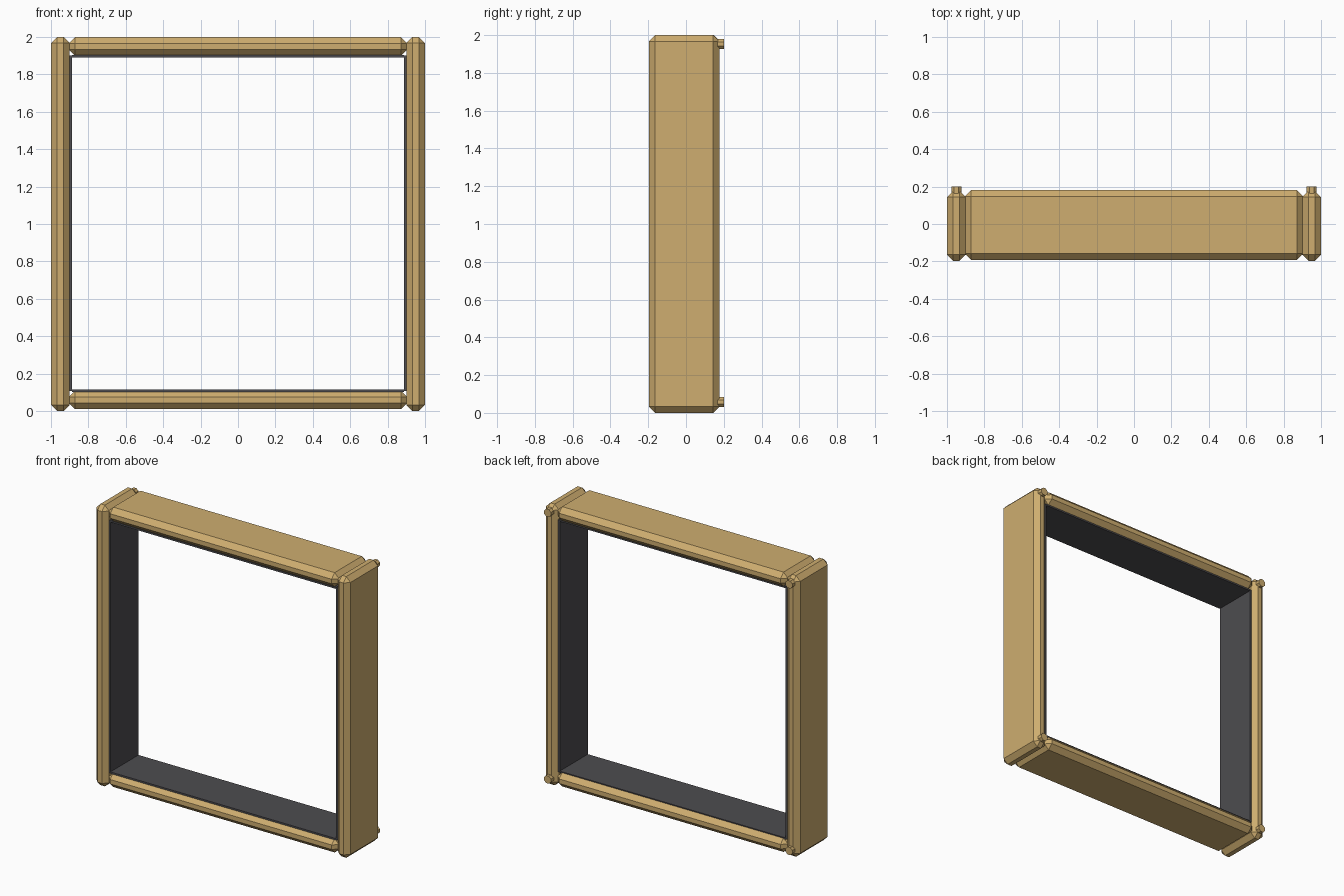
import bpy
import bmesh
from math import pi
from mathutils import Matrix, Vector

cube = bpy.data.objects.get("Cube")
if cube:
    bpy.data.objects.remove(cube, do_unlink=True)


def material(name, rgb):
    mat = bpy.data.materials.new(name)
    mat.use_nodes = True
    color = (*rgb, 1)
    mat.diffuse_color = color
    mat.node_tree.nodes["Principled BSDF"].inputs["Base Color"].default_value = color
    return mat


WOOD = material("tan wood", (0.62, 0.42, 0.16))
DARK = material("dark lining", (0.075, 0.073, 0.08))


def add_object(name, bm, mat):
    mesh = bpy.data.meshes.new(name)
    bm.to_mesh(mesh)
    bm.free()
    mesh.materials.append(mat)
    obj = bpy.data.objects.new(name, mesh)
    bpy.context.collection.objects.link(obj)
    return obj


def box(name, low, high, mat, chamfer=0):
    low, high = Vector(low), Vector(high)
    bm = bmesh.new()
    bmesh.ops.create_cube(bm, size=1)
    size = high - low
    bmesh.ops.scale(bm, vec=size, verts=bm.verts)
    bmesh.ops.translate(bm, vec=(low + high) / 2, verts=bm.verts)
    if chamfer:
        bmesh.ops.bevel(bm, geom=bm.edges[:], offset=chamfer, segments=1,
                        affect='EDGES', profile=0.5)
    return add_object(name, bm, mat)


# Chamfered beams between the posts
for name, base in (("bottom_beam", 0.01), ("top_beam", 1.9)):
    box(name, (-0.905, -0.192, base), (0.905, 0.182, base + 0.1), WOOD, 0.034)

# Chamfered posts, each with two bolt heads on the back
for side, x in (("left", 0.95), ("right", -0.95)):
    box(side + "_post", (x - 0.05, -0.197, 0), (x + 0.05, 0.177, 2), WOOD, 0.033)
    for level, z in (("lower", 0.057), ("upper", 1.953)):
        bm = bmesh.new()
        turn = Matrix.Rotation(pi / 2, 4, 'X') @ Matrix.Rotation(pi / 8, 4, 'Z')
        bmesh.ops.create_cone(bm, cap_ends=True, segments=8, radius1=0.029,
                              radius2=0.029, depth=0.05,
                              matrix=Matrix.Translation((x, 0.175, z)) @ turn)
        add_object(f"{side}_{level}_bolt", bm, WOOD)

# Thin dark lining around the opening
FRONT, BACK = -0.165, 0.15
for side, x in (("left", 0.895), ("right", -0.895)):
    box(side + "_lining", (x - 0.007, FRONT, 0.107), (x + 0.007, BACK, 1.9), DARK)
for name, z in (("bottom_lining", 0.109), ("top_lining", 1.897)):
    box(name, (-0.888, FRONT, z - 0.006), (0.888, BACK, z + 0.006), DARK)
